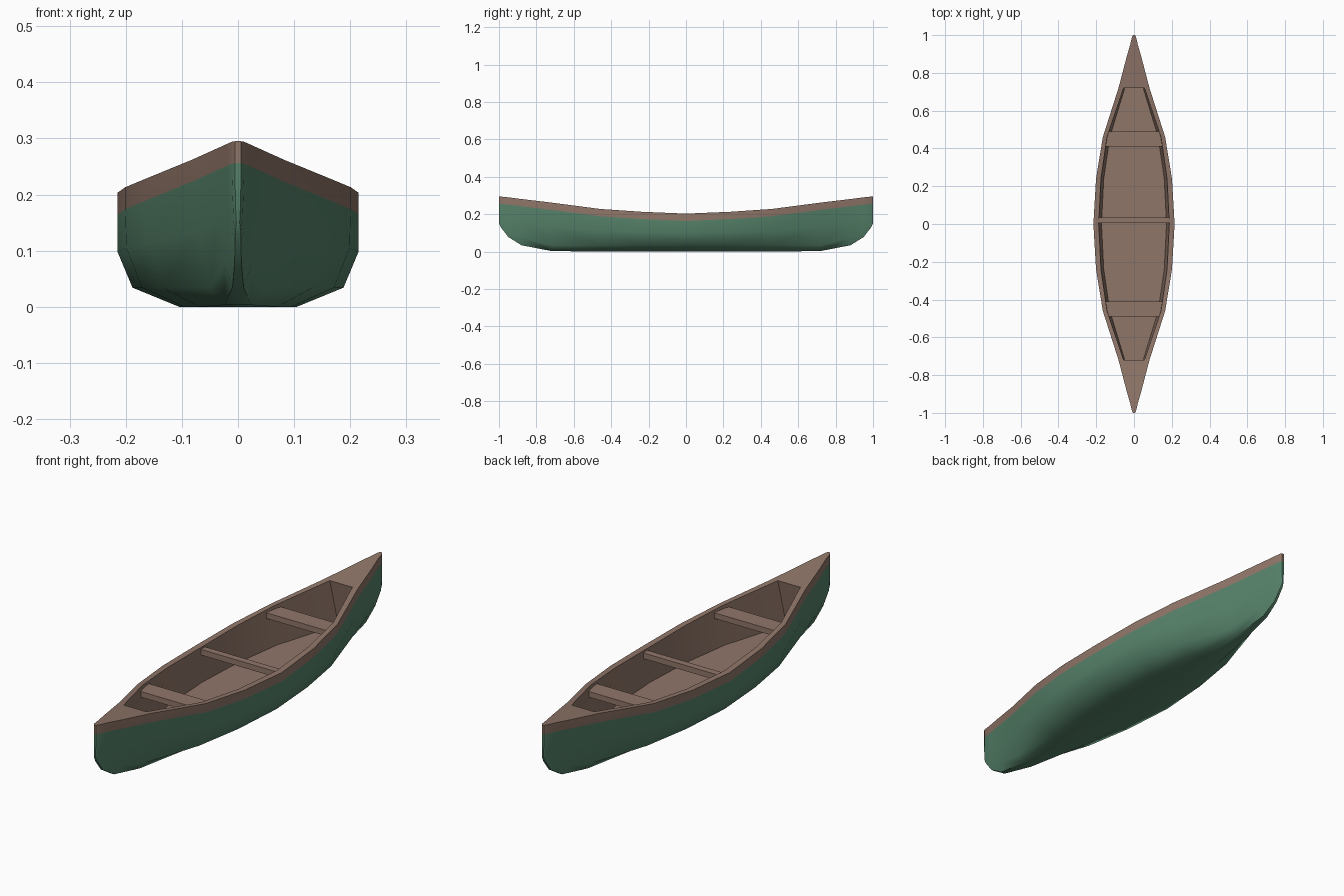
import bpy, bmesh, math

if "Cube" in bpy.data.objects:
    bpy.data.objects.remove(bpy.data.objects["Cube"])


def material(name, rgb):
    m = bpy.data.materials.new(name)
    m.diffuse_color = (*rgb, 1)
    m.use_nodes = True
    m.node_tree.nodes["Principled BSDF"].inputs["Base Color"].default_value = m.diffuse_color
    return m


BROWN = material("brown wood", (0.28, 0.182, 0.141))
GREEN = material("green paint", (0.095, 0.23, 0.147))


def finish(name, bm, mats, angle):
    bmesh.ops.recalc_face_normals(bm, faces=bm.faces[:])
    me = bpy.data.meshes.new(name)
    bm.to_mesh(me)
    bm.free()
    for m in mats:
        me.materials.append(m)
    ob = bpy.data.objects.new(name, me)
    bpy.context.collection.objects.link(ob)
    bpy.ops.object.select_all(action='DESELECT')
    ob.select_set(True)
    bpy.context.view_layer.objects.active = ob
    if angle:
        bpy.ops.object.shade_smooth_by_angle(angle=math.radians(angle))
    return ob


# Hull stations from the middle to the stem:
# y, keel z, sheer z, half widths at: bottom, bilge, side, rim
STATIONS = [
    (0.00, 0.000, 0.203, 0.105, 0.188, 0.215, 0.215),
    (0.24, 0.000, 0.213, 0.096, 0.171, 0.199, 0.201),
    (0.46, 0.000, 0.228, 0.070, 0.134, 0.159, 0.165),
    (0.72, 0.003, 0.262, 0.024, 0.050, 0.071, 0.082),
    (0.88, 0.034, 0.281, 0.010, 0.024, 0.034, 0.040),
    (0.95, 0.078, 0.290, 0.006, 0.012, 0.017, 0.020),
    (0.99, 0.130, 0.294, 0.005, 0.008, 0.010, 0.011),
    (1.00, 0.150, 0.295, 0.003, 0.004, 0.005, 0.005),
]
INNER = [(0.187, 0.172), (0.175, 0.160), (0.143, 0.128), (0.055, 0.038)]  # rim, floor
FLOOR_Z, BAND, UNDERCUT = 0.058, 0.039, 0.035

# Hull: one quarter, then mirrored twice
bm = bmesh.new()
outer, centre, inner = [], [], []
for y, zk, zs, wb, wl, ws, wr in STATIONS:
    zb = zs - BAND
    h = zb - zk
    z_bilge = 0.034 if y < 0.8 else zk + 0.2 * h
    outer.append([bm.verts.new(p) for p in (
        (0, y, zk), (wb, y, zk), (wl, y, z_bilge), (ws, y, zk + 0.6 * h),
        (wr, y, zb), (wr, y, zs))])
    centre.append(bm.verts.new((0, y, zs)) if y > 0.7 else None)
for i, (wi, wf) in enumerate(INNER):
    y, zs = STATIONS[i][0], STATIONS[i][2]
    yf = y + (UNDERCUT if i == 3 else 0)           # floor runs a little under the deck
    inner.append([bm.verts.new(p) for p in (
        (wi, y, zs), (wf, yf, FLOOR_Z), (0, yf, FLOOR_Z))])

for i in range(len(STATIONS) - 1):
    a, b = outer[i], outer[i + 1]
    for k in range(5):
        f = bm.faces.new((a[k], b[k], b[k + 1], a[k + 1]))
        f.material_index = 1 if k < 4 else 0       # green below the rim band
    if i < 3:                                      # gunwale, inner wall, floor
        c, d = inner[i], inner[i + 1]
        bm.faces.new((a[5], b[5], d[0], c[0]))
        bm.faces.new((c[0], d[0], d[1], c[1]))
        bm.faces.new((c[1], d[1], d[2], c[2]))
    elif i == 3:                                   # first deck panel
        bm.faces.new((a[5], b[5], centre[i + 1], centre[i], inner[3][0]))
    else:                                          # rest of the deck
        bm.faces.new((a[5], b[5], centre[i + 1], centre[i]))
# end wall under the deck
bm.faces.new((inner[3][0], centre[3], inner[3][2], inner[3][1]))
# stem face, green with the brown band above
e = outer[-1]
band_mid = bm.verts.new((0, 1, e[4].co.z))
bm.faces.new((e[0], e[1], e[2], e[3], e[4], band_mid)).material_index = 1
bm.faces.new((band_mid, e[4], e[5], centre[-1]))
for axis in 'XY':
    bmesh.ops.mirror(bm, geom=bm.verts[:] + bm.edges[:] + bm.faces[:],
                     merge_dist=0.0001, axis=axis)
bmesh.ops.remove_doubles(bm, verts=bm.verts[:], dist=0.0001)
finish("canoe_hull", bm, [BROWN, GREEN], 58)


# Seats and middle thwart
def plank(name, y0, y1, half0, half1, top, thick=0.025):
    bm = bmesh.new()
    outline = [(-half0, y0), (half0, y0), (half1, y1), (-half1, y1)]
    face = bm.faces.new([bm.verts.new((x, y, top)) for x, y in outline])
    ext = bmesh.ops.extrude_face_region(bm, geom=[face], use_keep_orig=True)
    for v in ext["geom"]:
        if isinstance(v, bmesh.types.BMVert):
            v.co.z -= thick
    finish(name, bm, [BROWN], 0)


plank("rear_seat", 0.41, 0.49, 0.150, 0.136, 0.213)
plank("front_seat", -0.49, -0.41, 0.136, 0.150, 0.213)
plank("middle_thwart", 0.005, 0.035, 0.189, 0.189, 0.196)
